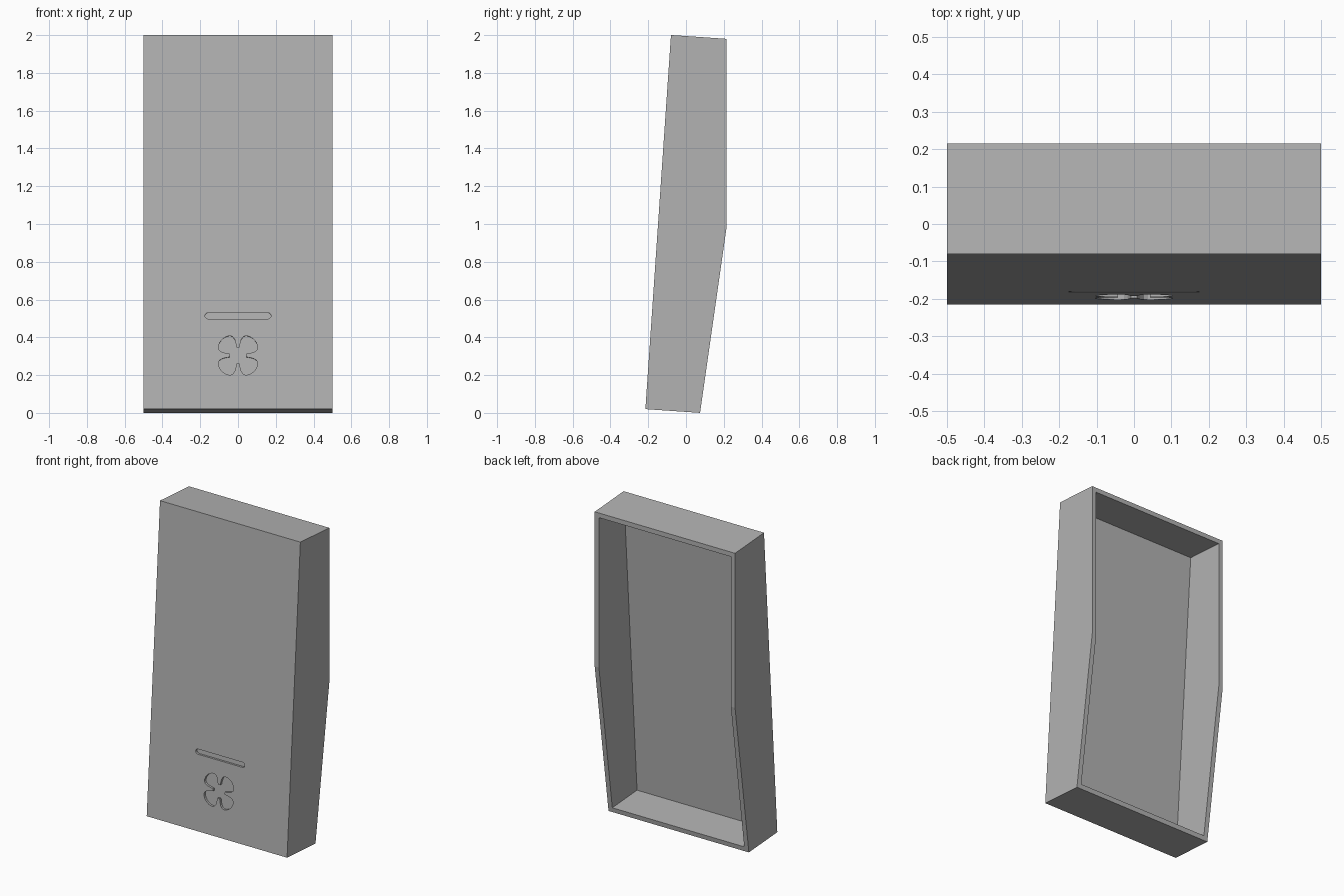
import bpy, bmesh, math
from mathutils import Vector

cube = bpy.data.objects.get("Cube")
if cube:
    bpy.data.objects.remove(cube, do_unlink=True)

grey = bpy.data.materials.new("plain_grey")
grey.use_nodes = True
colour = (0.45, 0.45, 0.45, 1)
grey.diffuse_color = colour
grey.node_tree.nodes["Principled BSDF"].inputs["Base Color"].default_value = colour

# Leaning frame of the shell: "up" runs along the front face, "back" into the depth
tilt = math.atan(0.0684)
origin = Vector((0, -0.215, 0.02))
up = Vector((0, math.sin(tilt), math.cos(tilt)))
back = Vector((0, math.cos(tilt), -math.sin(tilt)))
HEIGHT, WALL, FRONT = 1.985, 0.03, 0.04


def place(x, depth, height):
    return origin + Vector((x, 0, 0)) + back * depth + up * height


def prism(name, loop, offset):
    """Solid made by sweeping a closed loop of points along an offset."""
    bm = bmesh.new()
    face = bm.faces.new([bm.verts.new(p) for p in loop])
    swept = bmesh.ops.extrude_face_region(bm, geom=[face])["geom"]
    bmesh.ops.translate(bm, vec=offset,
                        verts=[v for v in swept if isinstance(v, bmesh.types.BMVert)])
    bmesh.ops.recalc_face_normals(bm, faces=bm.faces)
    mesh = bpy.data.meshes.new(name)
    bm.to_mesh(mesh)
    bm.free()
    mesh.materials.append(grey)
    obj = bpy.data.objects.new(name, mesh)
    bpy.context.collection.objects.link(obj)
    return obj


def carve(body, cutter):
    cutter.hide_render = True
    mod = body.modifiers.new(cutter.name, "BOOLEAN")
    mod.operation, mod.solver, mod.object = "DIFFERENCE", "EXACT", cutter
    bpy.context.view_layer.objects.active = body
    bpy.ops.object.modifier_apply(modifier=mod.name)
    bpy.data.objects.remove(cutter, do_unlink=True)


# Outer shell with a bent back edge
kink = Vector((0, 0.215, 0.985)) - origin
bend_depth, bend_height = kink.dot(back), kink.dot(up)
outline = [(0, 0), (0.29, 0), (bend_depth, bend_height), (0.295, HEIGHT), (0, HEIGHT)]
shell = prism("shell", [place(-0.5, d, h) for d, h in outline], Vector((1, 0, 0)))

# Open hollow in the back
hollow = [(FRONT, WALL), (0.6, WALL), (0.6, HEIGHT - WALL), (FRONT, HEIGHT - WALL)]
inner = 0.5 - WALL
carve(shell, prism("hollow", [place(-inner, d, h) for d, h in hollow],
                   Vector((2 * inner, 0, 0))))


def recess(name, points, middle, depth=0.015):
    loop = [place(x, -0.02, middle + h) for x, h in points]
    carve(shell, prism(name, loop, back * (0.02 + depth)))


# Rounded slot
slot = []
for side in (1, -1):
    for i in range(7):
        a = math.radians(-90 + 30 * i)
        slot.append((side * (0.159 + 0.016 * math.cos(a)), side * 0.016 * math.sin(a)))
recess("slot_recess", slot, 0.495)

# Four-leaf ornament: half a leaf as (angle from its axis, radius), mirrored and turned
half_leaf = [(34, 0.043), (34.5, 0.065), (33.5, 0.085), (30, 0.101),
             (25, 0.110), (18, 0.115), (10, 0.118), (3, 0.119)]
leaf = [(-a, r) for a, r in half_leaf] + half_leaf[::-1]
leaves = []
for quarter in range(4):
    for a, r in leaf:
        t = math.radians(45 + 90 * quarter + a)
        leaves.append((r * math.cos(t), r * math.sin(t)))
recess("leaf_recess", leaves, 0.285)
